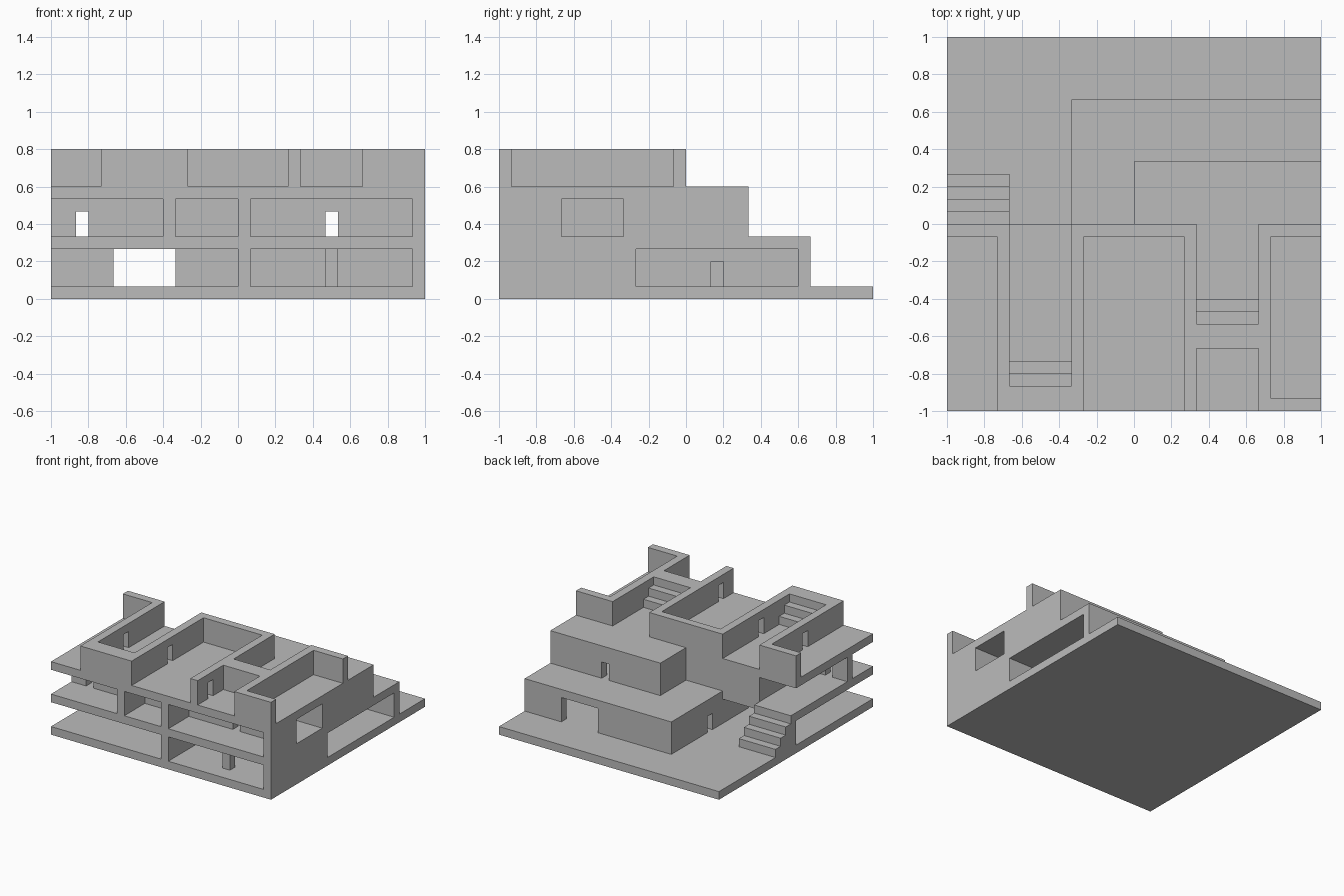
import bpy, bmesh

if "Cube" in bpy.data.objects:
    bpy.data.objects.remove(bpy.data.objects["Cube"], do_unlink=True)

U = 1 / 15                      # one building module = wall and slab thickness
BASE, FLOOR_1, FLOOR_2, TERRACE = 0, 1, 5, 9
STOREY = 3                      # clear height of a storey in modules

concrete = bpy.data.materials.new("concrete_grey")
concrete.use_nodes = True
GREY = (0.5, 0.5, 0.5, 1)
concrete.diffuse_color = GREY
concrete.node_tree.nodes["Principled BSDF"].inputs["Base Color"].default_value = GREY


def prism(name, outline, axis, lo, hi):
    """Extrude a 2D outline along an axis, all in modules."""
    place = {"x": lambda a, b, c: (c, a, b),
             "y": lambda a, b, c: (a, c, b),
             "z": lambda a, b, c: (a, b, c)}[axis]
    bm = bmesh.new()
    face = bm.faces.new([bm.verts.new([v * U for v in place(a, b, lo)]) for a, b in outline])
    moved = bmesh.ops.extrude_face_region(bm, geom=[face])["geom"]
    shift = [v * U for v in place(0, 0, hi - lo)]
    bmesh.ops.translate(bm, vec=shift, verts=[g for g in moved if isinstance(g, bmesh.types.BMVert)])
    bmesh.ops.recalc_face_normals(bm, faces=bm.faces)
    mesh = bpy.data.meshes.new(name)
    bm.to_mesh(mesh)
    bm.free()
    mesh.materials.append(concrete)
    ob = bpy.data.objects.new(name, mesh)
    bpy.context.collection.objects.link(ob)
    return ob


def wall(name, x, y, floor, door=None):
    """One-storey wall; a door is a slot one wide and two high, starting at the given place."""
    along_x = x[1] - x[0] > y[1] - y[0]
    (a, b), (lo, hi) = (x, y) if along_x else (y, x)
    top = floor + STOREY
    pts = [(a, floor)]
    if door is not None:
        pts += [(door, floor), (door, floor + 2), (door + 1, floor + 2), (door + 1, floor)]
    pts += [(b, floor), (b, top), (a, top)]
    prism(name, pts, "y" if along_x else "x", lo, hi)


def stairs(name, x, y_top, landing, base, top, lowest):
    """Solid flight: a landing at y_top, then unit steps going down towards +y."""
    pts = [(y_top, base), (y_top, top)]
    y = y_top + landing
    for z in range(top, lowest - 1, -1):
        pts += [(y, z), (y, z - 1 if z > lowest else base)]
        y += 1
    prism(name, pts, "x", *x)


# Floor slabs, stepping back with height
prism("base_slab", [(-15, -15), (15, -15), (15, 15), (-15, 15)], "z", BASE, FLOOR_1)
prism("first_floor_slab", [(-15, -15), (15, -15), (15, 10), (-5, 10), (-5, 0), (-15, 0)],
      "z", FLOOR_2 - 1, FLOOR_2)
prism("terrace_slab", [(-15, -15), (15, -15), (15, 5), (0, 5), (0, 0), (-15, 0)],
      "z", TERRACE - 1, TERRACE)

# Ground storey walls and column
for name, x, y, door in [
    ("ground_side_wall_front", (14, 15), (-15, -4), None),
    ("ground_side_wall_back", (14, 15), (9, 10), None),
    ("ground_back_wall_left", (10, 14), (9, 10), None),
    ("ground_back_wall_right", (-5, 5), (9, 10), None),
    ("ground_right_wall", (-5, -4), (-5, 9), 2),
    ("ground_partition", (-4, 14), (-5, -4), None),
    ("ground_divider", (0, 1), (-15, -5), None),
    ("ground_column", (7, 8), (-13, -12), None),
]:
    wall(name, x, y, FLOOR_1, door)

# Upper storey walls
for name, x, y, door in [
    ("upper_side_wall_front", (14, 15), (-15, -10), None),
    ("upper_side_wall_back", (14, 15), (-5, 5), None),
    ("upper_back_wall", (0, 14), (4, 5), 7),
    ("upper_divider", (0, 1), (-15, 4), None),
    ("upper_rear_wall", (-10, 0), (-1, 0), None),
    ("upper_porch_wall", (-10, -9), (-10, -1), None),
    ("upper_balcony_wall_right", (-15, -5), (-11, -10), -13),
    ("upper_balcony_wall_middle", (-5, 0), (-11, -10), None),
    ("upper_balcony_wall_left", (1, 14), (-11, -10), 7),
    ("upper_balcony_divider", (-6, -5), (-15, -11), None),
    ("upper_inner_wall", (1, 14), (-5, -4), 7),
]:
    wall(name, x, y, FLOOR_2, door)

# Open-topped terrace rooms
for name, x, y, door in [
    ("terrace_right_wall", (-11, -10), (-15, 0), -8),
    ("terrace_right_back_wall", (-15, -11), (-1, 0), None),
    ("terrace_middle_wall_right", (-5, -4), (-15, 0), -8),
    ("terrace_middle_back_wall", (-4, 4), (-1, 0), None),
    ("terrace_middle_wall_left", (4, 5), (-15, 0), -13),
    ("terrace_left_wall", (10, 11), (-15, 0), None),
    ("terrace_left_back_wall", (11, 15), (-1, 0), None),
    ("terrace_left_front_wall", (11, 15), (-15, -14), None),
]:
    wall(name, x, y, TERRACE, door)

# Stair flights
stairs("outer_stairs", (-15, -10), 0, 1, FLOOR_1, FLOOR_2, FLOOR_1 + 1)
stairs("terrace_stairs_right", (-10, -5), -15, 2, TERRACE, TERRACE + 3, TERRACE + 1)
stairs("terrace_stairs_left", (5, 10), -10, 2, TERRACE, TERRACE + 3, TERRACE + 1)
